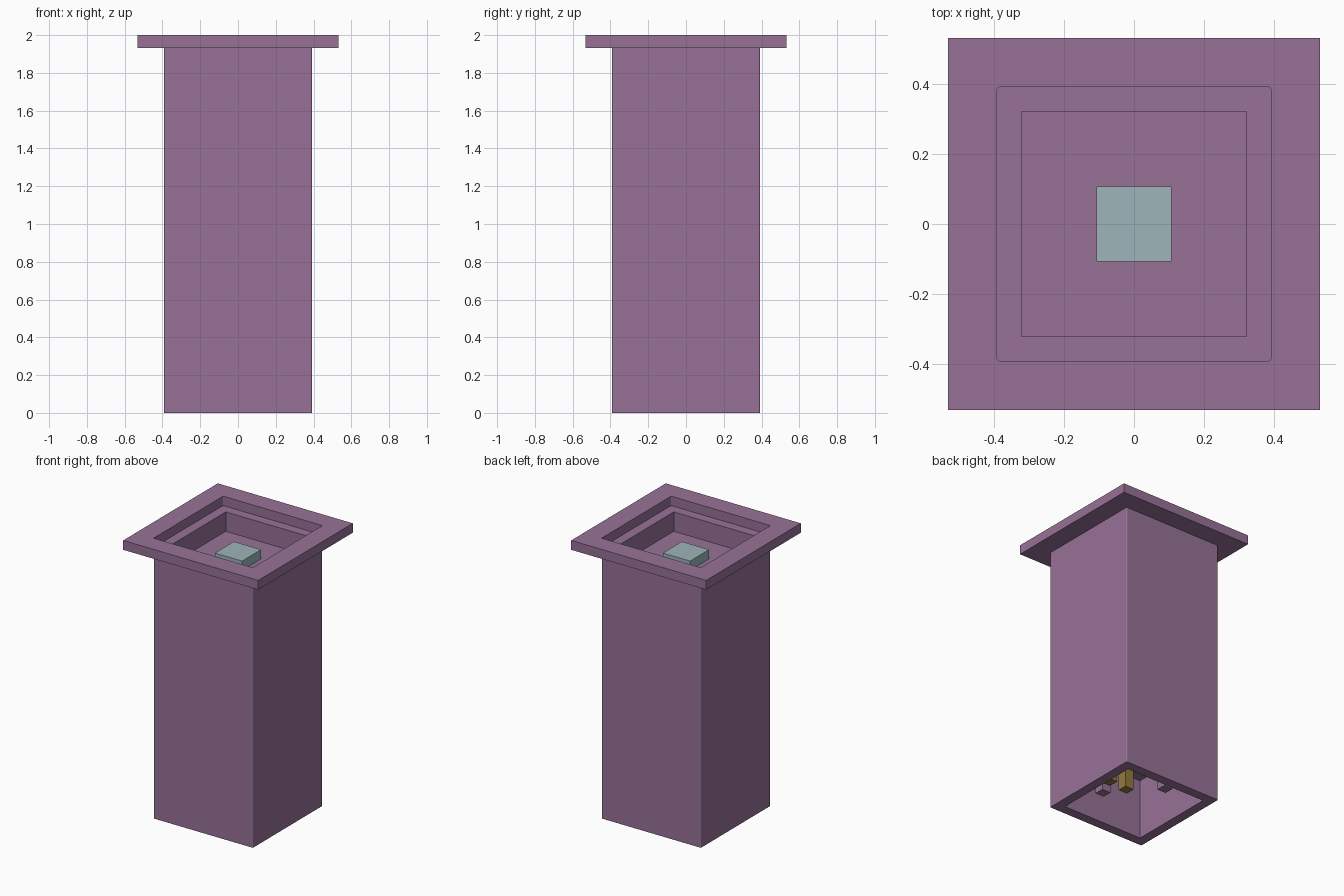
import bpy
import bmesh

default = bpy.data.objects.get("Cube")
if default:
    bpy.data.objects.remove(default, do_unlink=True)


def material(name, rgb):
    mat = bpy.data.materials.new(name)
    mat.use_nodes = True
    mat.diffuse_color = (*rgb, 1)
    mat.node_tree.nodes["Principled BSDF"].inputs["Base Color"].default_value = (*rgb, 1)
    return mat


PURPLE = material("dusty purple", (0.31, 0.17, 0.31))
TEAL = material("pale teal", (0.34, 0.46, 0.49))
GOLD = material("dull gold", (0.30, 0.19, 0.05))

CORNERS = ((-1, -1), (1, -1), (1, 1), (-1, 1))


def finish(bm, name, mat):
    bmesh.ops.recalc_face_normals(bm, faces=bm.faces)
    mesh = bpy.data.meshes.new(name)
    bm.to_mesh(mesh)
    bm.free()
    mesh.materials.append(mat)
    obj = bpy.data.objects.new(name, mesh)
    bpy.context.collection.objects.link(obj)
    return obj


def box(name, mat, x, y, half, low, high):
    bm = bmesh.new()
    base = bm.faces.new([bm.verts.new((x + half * cx, y + half * cy, low)) for cx, cy in CORNERS])
    top = bmesh.ops.extrude_face_region(bm, geom=[base])["geom"]
    bmesh.ops.translate(bm, vec=(0, 0, high - low),
                        verts=[v for v in top if isinstance(v, bmesh.types.BMVert)])
    return finish(bm, name, mat)


def square_tube(name, mat, outer, inner, low, high, rounded):
    """Hollow square prism; vertical edges at the half-width 'rounded' are softened."""
    bm = bmesh.new()
    loops = [[bm.verts.new((h * cx, h * cy, z)) for cx, cy in CORNERS]
             for h, z in ((outer, low), (outer, high), (inner, high), (inner, low))]
    for i, loop in enumerate(loops):
        after = loops[(i + 1) % 4]
        for j in range(4):
            k = (j + 1) % 4
            bm.faces.new((loop[j], loop[k], after[k], after[j]))
    edges = [e for e in bm.edges
             if abs(e.verts[0].co.z - e.verts[1].co.z) > 0.01
             and abs(abs(e.verts[0].co.x) - rounded) < 0.001]
    bmesh.ops.bevel(bm, geom=edges, offset=0.007, segments=3, profile=0.5, affect='EDGES')
    return finish(bm, name, mat)


# Outer shell and the top flange
RIM = 1.933
square_tube("column_shell", PURPLE, 0.392, 0.322, 0, RIM, 0.392)
square_tube("top_flange", PURPLE, 0.533, 0.392, RIM, 2, 0.392)

# Recessed body with a raised button
FLOOR, UNDERSIDE = 1.795, 0.435
box("inner_body", PURPLE, 0, 0, 0.322, UNDERSIDE, FLOOR)
box("button", TEAL, 0, 0, 0.107, FLOOR, 1.861)

# Locating pegs and contact pins below the body
for side, name in ((1, "left_peg"), (-1, "right_peg")):
    box(name, PURPLE, 0.14 * side, -0.15 * side, 0.035, 0.095, UNDERSIDE)
for x, y, name in ((0, -0.08, "centre_pin"), (0.15, -0.07, "side_pin")):
    box(name, GOLD, x, y, 0.035, 0.14, UNDERSIDE)
